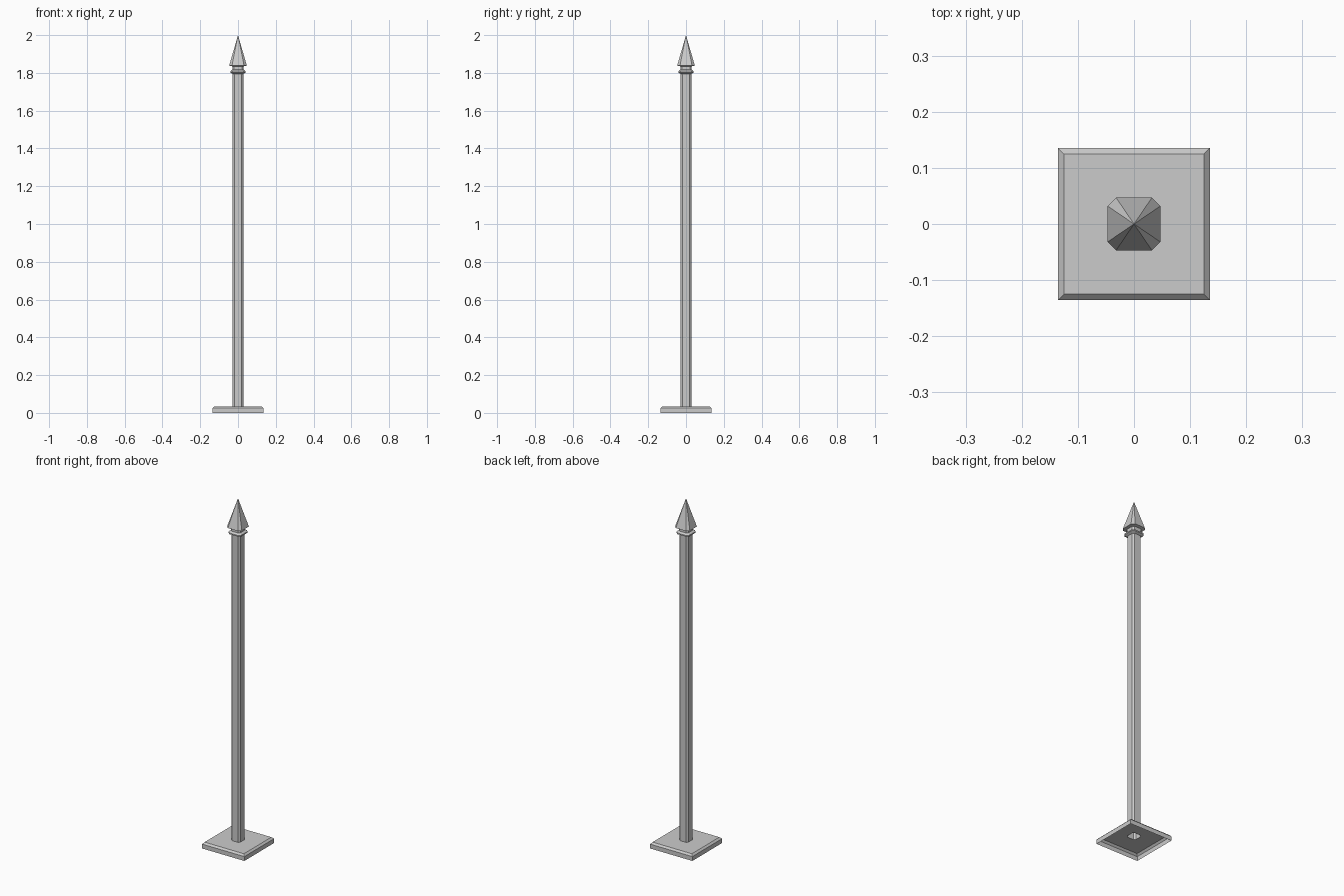
import bpy
import bmesh

if "Cube" in bpy.data.objects:
    bpy.data.objects.remove(bpy.data.objects["Cube"])


def ring(bm, half, flat, z):
    """Square ring (flat = 1) or chamfered-square ring with eight corners."""
    f = half * flat
    if flat == 1:
        pts = [(half, -half), (half, half), (-half, half), (-half, -half)]
    else:
        pts = [(half, -f), (half, f), (f, half), (-f, half),
               (-half, f), (-half, -f), (-f, -half), (f, -half)]
    return [bm.verts.new((x, y, z)) for x, y in pts]


def skin(bm, rings):
    for low, high in zip(rings, rings[1:]):
        n = len(low)
        for i in range(n):
            j = (i + 1) % n
            bm.faces.new((low[i], low[j], high[j], high[i]))


def loft(bm, profile, flat):
    rings = [ring(bm, half, flat, z) for half, z in profile]
    skin(bm, rings)
    return rings


def loop_edges(bm, loop):
    return [bm.edges.get((loop[i - 1], loop[i])) or bm.edges.new((loop[i - 1], loop[i]))
            for i in range(len(loop))]


def finish(bm, name):
    mesh = bpy.data.meshes.new(name)
    bm.to_mesh(mesh)
    bm.free()
    obj = bpy.data.objects.new(name, mesh)
    bpy.context.collection.objects.link(obj)
    return obj


FLAT = 0.68
POST = 0.028
TOP = 0.035

# Base plate: open underneath, bevelled top with a hole for the post
bm = bmesh.new()
rings = loft(bm, [(0.135, 0), (0.135, 0.025), (0.125, TOP)], 1)
hole = ring(bm, POST, FLAT, TOP)
bmesh.ops.triangle_fill(bm, use_beauty=True, normal=(0, 0, 1),
                        edges=loop_edges(bm, rings[-1]) + loop_edges(bm, hole))
finish(bm, "base_plate")

# Post shaft with collar and neck, hollow and open at the bottom
bm = bmesh.new()
loft(bm, [(POST, TOP), (POST, 1.795), (0.041, 1.802), (0.041, 1.809),
          (0.03, 1.817), (0.03, 1.835)], FLAT)
finish(bm, "post_with_collar")

# Spear point finial
bm = bmesh.new()
head = loft(bm, [(0.03, 1.835), (0.047, 1.838)], FLAT)[-1]
tip = bm.verts.new((0, 0, 2.0))
for i in range(8):
    bm.faces.new((head[i - 1], head[i], tip))
finish(bm, "spear_finial")
